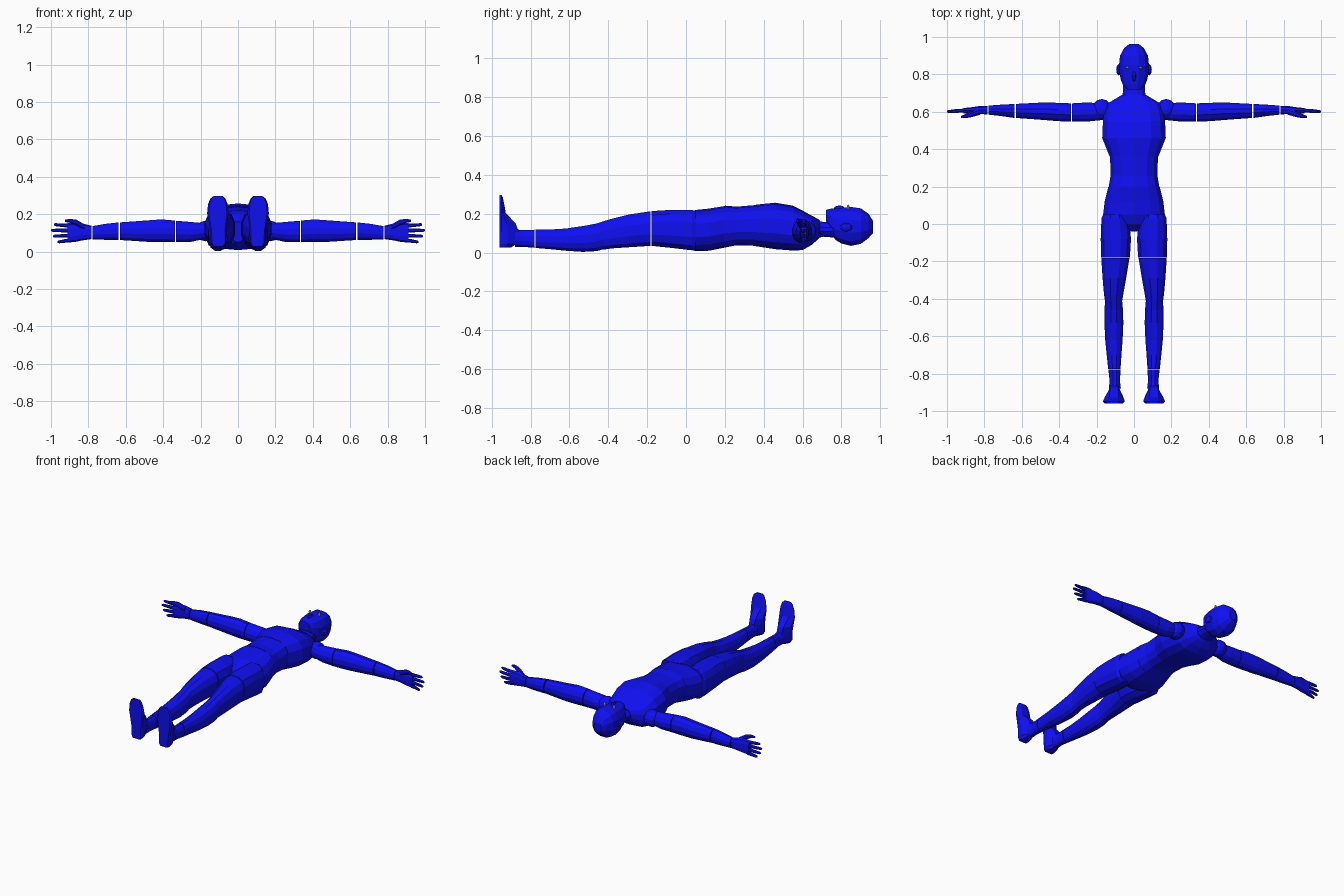
import bpy, bmesh
from math import sin, cos, pi, copysign


def material(name, rgb):
    m = bpy.data.materials.new(name)
    m.diffuse_color = (*rgb, 1)
    return m


BLUE = material("blue", (0.005, 0.005, 0.9))
PALE = material("pale_yellow", (0.65, 0.6, 0.3))


def finish(name, bm, mirror=False, mat=BLUE):
    bmesh.ops.recalc_face_normals(bm, faces=bm.faces)
    me = bpy.data.meshes.new(name)
    bm.to_mesh(me)
    bm.free()
    me.materials.append(mat)
    ob = bpy.data.objects.new(name, me)
    bpy.context.collection.objects.link(ob)
    if mirror:
        mod = ob.modifiers.new("mirror", 'MIRROR')
        mod.use_mirror_merge = False
    return ob


def loft(name, axis, rings, n=12, square=1.0, mirror=False):
    """Rings are (position, low a, high a, low z, high z) along x or y."""
    bm = bmesh.new()
    loops = []
    for p, a0, a1, z0, z1 in rings:
        loop = []
        for i in range(n):
            t = 2 * pi * (i + 0.5) / n
            c, s = cos(t), sin(t)
            k = cos(pi / n) if n % 2 == 0 else 1
            u = copysign(abs(c / k) ** square, c)
            v = copysign(abs(s / k) ** square, s)
            a = (a0 + a1) / 2 + u * (a1 - a0) / 2
            z = (z0 + z1) / 2 + v * (z1 - z0) / 2
            loop.append(bm.verts.new((a, p, z) if axis == 'y' else (p, a, z)))
        loops.append(loop)
    for A, B in zip(loops, loops[1:]):
        for i in range(n):
            j = (i + 1) % n
            bm.faces.new((A[i], A[j], B[j], B[i]))
    bm.faces.new(loops[0])
    bm.faces.new(loops[-1])
    return finish(name, bm, mirror)


def ball(name, loc, size, mirror=True, mat=BLUE, seg=12):
    bm = bmesh.new()
    bmesh.ops.create_uvsphere(bm, u_segments=seg, v_segments=seg // 2 + 1, radius=1)
    for v in bm.verts:
        v.co = [v.co[i] * size[i] + loc[i] for i in range(3)]
    return finish(name, bm, mirror, mat)


def sym(rings):
    return [(y, -w, w, z0, z1) for y, w, z0, z1 in rings]


# trunk
loft("chest", 'y', sym([(0.36, .13, .035, .245), (0.46, .17, .02, .255),
                        (0.55, .166, .013, .24), (0.60, .16, .015, .215),
                        (0.645, .14, .04, .19), (0.675, .09, .065, .175),
                        (0.69, .065, .08, .165)]), 14, 0.75)
loft("abdomen", 'y', sym([(0.20, .135, .028, .24), (0.26, .125, .04, .235),
                          (0.36, .128, .037, .243)]), 14, 0.75)
loft("pelvis", 'y', sym([(-0.04, .03, .05, .16), (0.0, .085, .025, .2),
                         (0.05, .165, .01, .218), (0.12, .157, .012, .225),
                         (0.20, .137, .028, .238)]), 14, 0.75)

# neck and head
loft("neck", 'y', sym([(0.67, .066, .075, .165), (0.71, .058, .082, .158),
                       (0.79, .058, .075, .16)]), 12)
loft("head", 'y', sym([(0.72, .038, .165, .22), (0.745, .06, .10, .226),
                       (0.77, .07, .065, .229), (0.80, .077, .047, .231),
                       (0.85, .08, .035, .235), (0.90, .075, .045, .228),
                       (0.94, .053, .075, .2), (0.962, .026, .10, .165)]), 12, 0.85)
ball("nose", (0, .79, .225), (.012, .03, .018), False, seg=8)
ball("ear", (.082, .825, .13), (.014, .032, .022), seg=8)
ball("eye", (.036, .835, .233), (.009, .007, .015), mat=PALE, seg=8)

# arms
ball("shoulder", (.172, .612, .11), (.055, .058, .055))
loft("upper_arm", 'x', [(.18, .555, .645, .068, .152), (.25, .548, .65, .052, .158),
                        (.332, .547, .645, .05, .165)], mirror=True)
loft("elbow", 'x', [(.336, .547, .645, .05, .166), (.41, .55, .648, .05, .172),
                    (.48, .556, .65, .052, .167), (.632, .567, .642, .062, .156)], mirror=True)
loft("forearm", 'x', [(.638, .567, .642, .062, .156), (.71, .577, .638, .063, .148),
                      (.779, .585, .633, .066, .136)], mirror=True)
loft("palm", 'x', [(.784, .586, .632, .068, .137), (.83, .588, .63, .062, .148),
                   (.87, .588, .624, .054, .152), (.912, .592, .62, .05, .15)],
     10, 0.8, True)

# fingers, from little finger to index
for i, (z, spread, tip) in enumerate([(.06, -.008, .965), (.085, -.003, .99),
                                      (.112, .002, 1.0), (.138, .006, .985)]):
    r = .0105
    mid = (.9 + tip) / 2
    loft(f"finger_{i + 1}", 'x',
         [(.9, .595, .617, z - r, z + r),
          (mid, .595, .615, z + spread / 2 - r * .9, z + spread / 2 + r * .9),
          (tip - .008, .594, .609, z + spread - r * .75, z + spread + r * .75),
          (tip, .597, .605, z + spread - r * .4, z + spread + r * .4)], 8, mirror=True)
loft("thumb", 'x', [(.82, .585, .62, .115, .145), (.865, .572, .602, .14, .171),
                    (.9, .566, .588, .154, .175), (.925, .566, .578, .158, .17)],
     8, mirror=True)

# legs
loft("upper_thigh", 'y', [(.05, .04, .165, .015, .215), (.03, .028, .174, .012, .22),
                          (-.08, .016, .178, .025, .22), (-.178, .022, .176, .035, .214)],
     12, 0.8, True)
loft("lower_thigh", 'y', [(-.182, .024, .175, .035, .213), (-.29, .042, .168, .028, .197),
                          (-.38, .058, .16, .022, .175), (-.43, .066, .152, .015, .16)],
     12, 0.85, True)
loft("shin", 'y', [(-.415, .063, .154, .02, .165), (-.46, .059, .159, .008, .15),
                   (-.53, .057, .158, .004, .137), (-.62, .061, .154, .01, .124),
                   (-.70, .067, .146, .018, .119), (-.775, .072, .138, .024, .118)],
     12, 0.9, True)
loft("ankle", 'y', [(-.779, .072, .137, .025, .118), (-.84, .075, .13, .03, .116),
                    (-.88, .07, .135, .03, .12)], 12, 0.9, True)

# feet: rings along the foot, rising in z
bm = bmesh.new()
loops = []
for z, x0, x1, y1 in [(.027, .075, .135, -.9), (.045, .064, .145, -.872),
                      (.11, .062, .148, -.862), (.15, .058, .155, -.877),
                      (.205, .05, .165, -.928), (.255, .056, .16, -.937),
                      (.285, .068, .147, -.943), (.297, .082, .13, -.95)]:
    w = x1 - x0
    prof = [(0.08, -.96), (0.92, -.96), (1, -.95), (1, -.96 + (y1 + .96) * .45),
            (.72, y1), (.28, y1), (0, -.96 + (y1 + .96) * .45), (0, -.95)]
    loops.append([bm.verts.new((x0 + w * u, min(y, -.9) if z < .03 else y, z)) for u, y in prof])
for A, B in zip(loops, loops[1:]):
    for i in range(8):
        j = (i + 1) % 8
        bm.faces.new((A[i], A[j], B[j], B[i]))
bm.faces.new(loops[0])
bm.faces.new(loops[-1])
finish("foot", bm, True)
